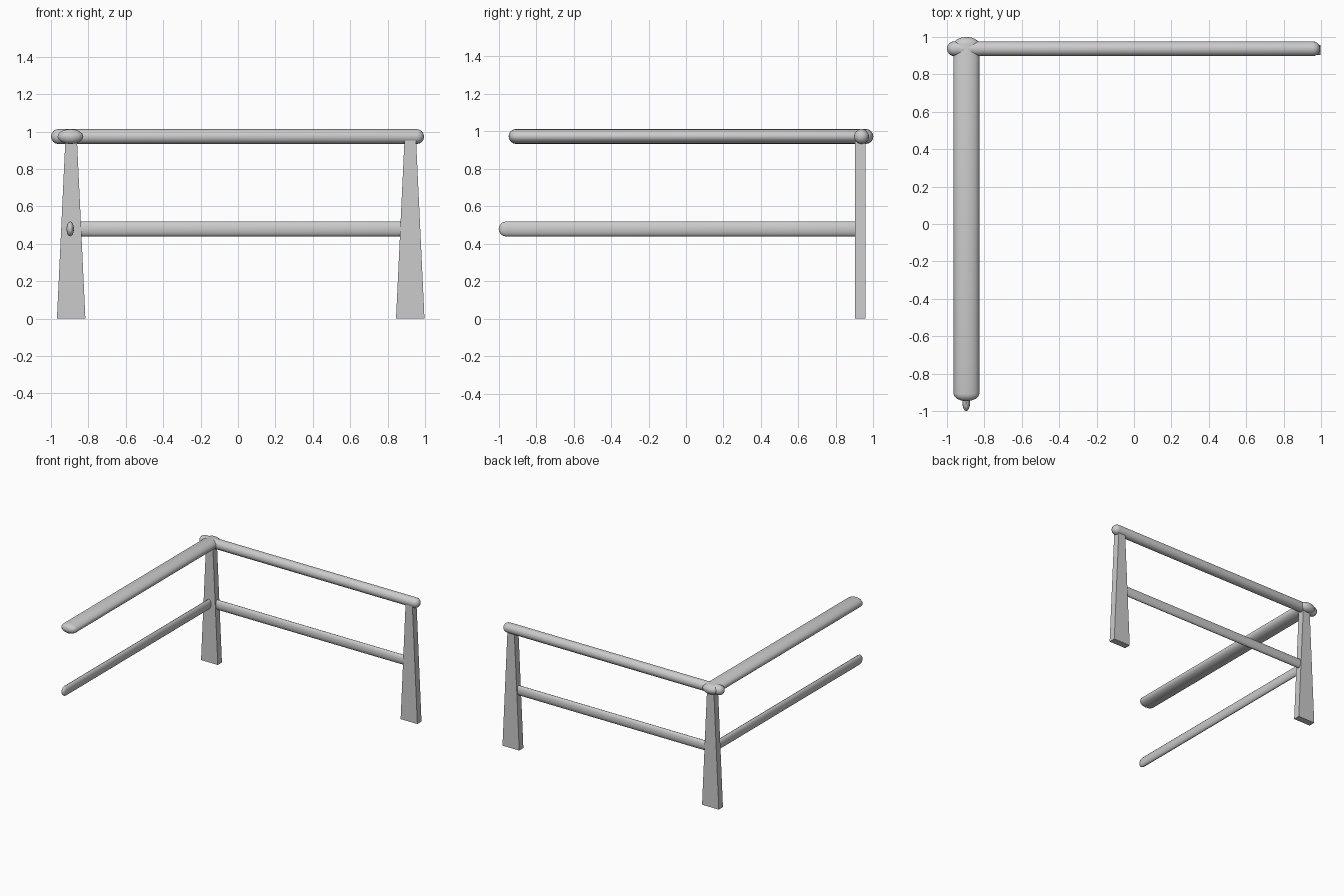
import bpy
import math
from mathutils import Matrix

cube = bpy.data.objects.get("Cube")
if cube:
    bpy.data.objects.remove(cube, do_unlink=True)

grey = bpy.data.materials.new("light_grey")
grey.use_nodes = True
grey.diffuse_color = (0.6, 0.6, 0.6, 1)
grey.node_tree.nodes["Principled BSDF"].inputs["Base Color"].default_value = (0.6, 0.6, 0.6, 1)

SIDES, CAP_RINGS, RADIUS = 16, 4, 0.04
POST_Y = 0.93


def make_object(name, verts, faces):
    mesh = bpy.data.meshes.new(name)
    mesh.from_pydata(verts, [], faces)
    mesh.materials.append(grey)
    obj = bpy.data.objects.new(name, mesh)
    bpy.context.collection.objects.link(obj)
    return obj


def rail(name, start, end, center, z, half_width, along_y=False):
    """Round-ended bar with an oval section."""
    angles = [math.pi / 2 * i / CAP_RINGS for i in range(CAP_RINGS)]
    rings = [(start + RADIUS * (1 - math.sin(a)), math.cos(a)) for a in reversed(angles)]
    rings += [(end - RADIUS * (1 - math.sin(a)), math.cos(a)) for a in angles]
    verts = []
    for along, scale in rings:
        for i in range(SIDES):
            t = 2 * math.pi * i / SIDES
            verts.append((along, center + half_width * scale * math.cos(t),
                          z + RADIUS * scale * math.sin(t)))
    faces = []
    for r in range(len(rings) - 1):
        for i in range(SIDES):
            j = (i + 1) % SIDES
            a, b = r * SIDES, (r + 1) * SIDES
            faces.append((a + i, b + i, b + j, a + j))
    # Pointed fans close both rounded ends
    first, last = len(verts), len(verts) + 1
    verts += [(start, center, z), (end, center, z)]
    base = (len(rings) - 1) * SIDES
    for i in range(SIDES):
        j = (i + 1) % SIDES
        faces.append((first, i, j))
        faces.append((last, base + j, base + i))
    obj = make_object(name, verts, faces)
    if along_y:
        # Swap the length onto y and keep the faces pointing outward
        swap = Matrix(((0, 1, 0, 0), (1, 0, 0, 0), (0, 0, 1, 0), (0, 0, 0, 1)))
        obj.data.transform(swap)
        obj.data.flip_normals()
    bpy.ops.object.select_all(action="DESELECT")
    obj.select_set(True)
    bpy.context.view_layer.objects.active = obj
    bpy.ops.object.shade_smooth_by_angle(angle=math.radians(40))
    return obj


def post(name, x):
    """Flat plank that tapers toward the top."""
    verts = [(x + sx * w, POST_Y + sy * 0.027, z)
             for z, w in ((0, 0.076), (0.955, 0.031))
             for sx, sy in ((-1, -1), (1, -1), (1, 1), (-1, 1))]
    faces = [(3, 2, 1, 0), (4, 5, 6, 7)]
    faces += [(i, (i + 1) % 4, (i + 1) % 4 + 4, i + 4) for i in range(4)]
    return make_object(name, verts, faces)


# Posts
post("corner_post", -0.892)
post("end_post", 0.921)

# Back rails
rail("back_top_rail", -1.0, 0.995, 0.937, 0.973, RADIUS)
rail("back_lower_rail", -0.92, 0.945, POST_Y, 0.479, 0.02)

# Side rails
rail("side_top_rail", -0.947, 1.0, -0.896, 0.973, 0.069, along_y=True)
rail("side_lower_rail", -1.0, 0.947, -0.897, 0.479, 0.02, along_y=True)
